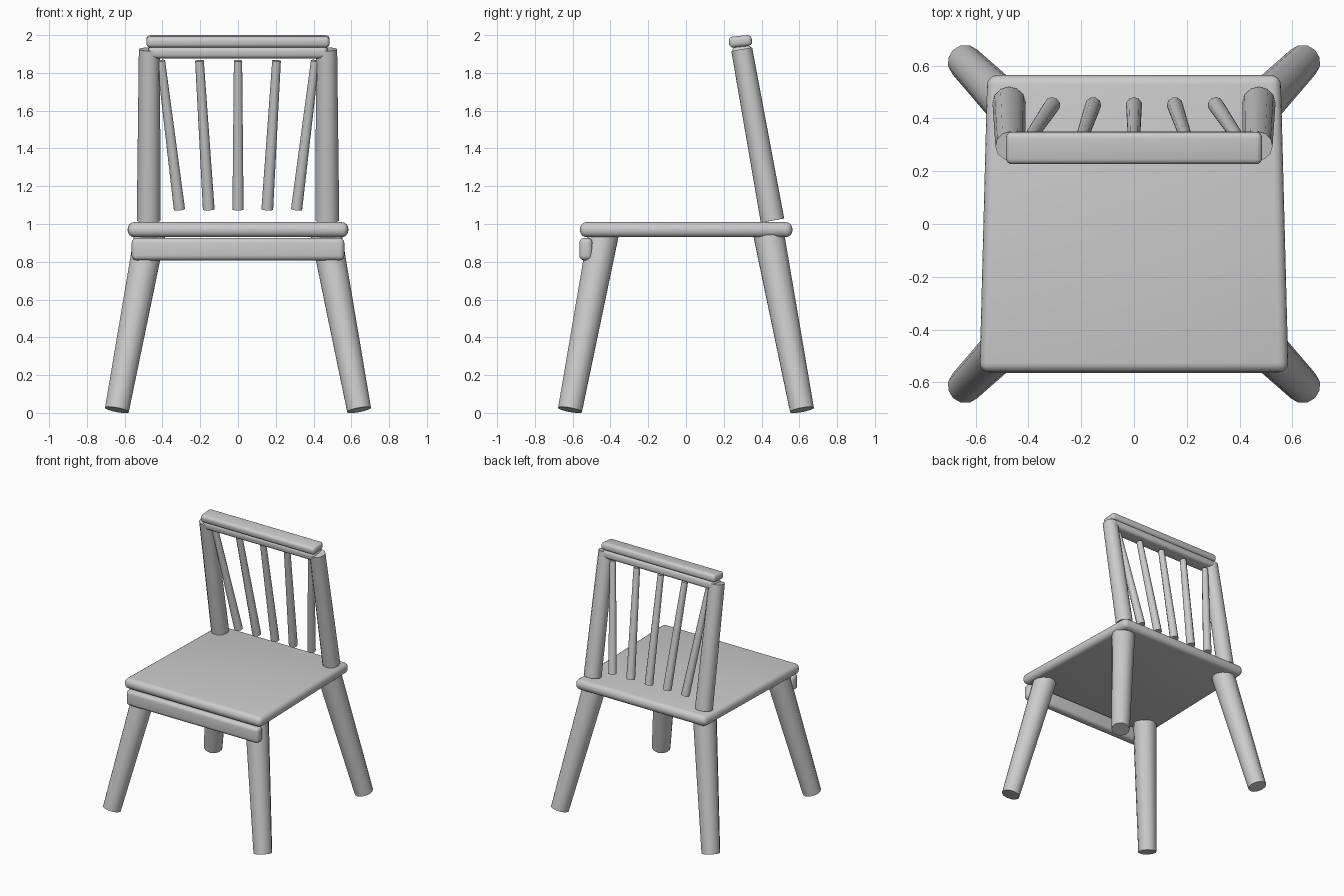
import bpy, bmesh, math
from mathutils import Vector, Matrix

if "Cube" in bpy.data.objects:
    bpy.data.objects.remove(bpy.data.objects["Cube"])


def finish(bm, name):
    bmesh.ops.recalc_face_normals(bm, faces=bm.faces)
    me = bpy.data.meshes.new(name)
    bm.to_mesh(me)
    bm.free()
    ob = bpy.data.objects.new(name, me)
    bpy.context.collection.objects.link(ob)
    bpy.context.view_layer.objects.active = ob
    bpy.ops.object.select_all(action='DESELECT')
    ob.select_set(True)
    bpy.ops.object.shade_smooth_by_angle(angle=math.radians(40))
    return ob


def rod(name, a, b, ra, rb, sides):
    """Tapered round bar from a to b, with caps square to its axis."""
    a, b = Vector(a), Vector(b)
    d = b - a
    rot = d.to_track_quat('Z', 'Y').to_matrix().to_4x4()
    bm = bmesh.new()
    bmesh.ops.create_cone(bm, cap_ends=True, segments=sides, radius1=ra, radius2=rb,
                          depth=d.length, matrix=Matrix.Translation((a + b) / 2) @ rot)
    return finish(bm, name)


def slab(name, centre, size, bevel, back_scale=1.0, tilt=0.0):
    """Rounded box; back_scale narrows the rear edge."""
    bm = bmesh.new()
    bmesh.ops.create_cube(bm, size=1, matrix=Matrix.Diagonal((*size, 1)))
    for v in bm.verts:
        if v.co.y > 0:
            v.co.x *= back_scale
    bmesh.ops.bevel(bm, geom=bm.edges[:], offset=bevel, segments=4, profile=0.5, affect='EDGES')
    bm.transform(Matrix.Translation(centre) @ Matrix.Rotation(tilt, 4, 'X'))
    return finish(bm, name)


# Seat and front apron
slab("seat", (0, 0.001, 0.97), (1.17, 1.125, 0.08), 0.036, 0.95)
slab("front_apron", (0, -0.53, 0.867), (1.126, 0.07, 0.118), 0.026)

# Top rail: cap and the bar beneath it
slab("top_rail_cap", (0, 0.288, 1.967), (0.97, 0.122, 0.058), 0.022, tilt=math.radians(6))
slab("top_rail_bar", (0, 0.298, 1.911), (0.95, 0.105, 0.062), 0.022, tilt=math.radians(6))

# Splayed legs and leaning back posts
for sx, side in ((-1, "left"), (1, "right")):
    for sy, end in ((-1, "front"), (1, "back")):
        rod(f"{end}_leg_{side}", (sx * 0.641, sy * 0.614, 0.016),
            (sx * 0.467, sy * 0.438, 0.945), 0.066, 0.084, 12)
    rod(f"back_post_{side}", (sx * 0.473, 0.458, 1.018),
        (sx * 0.469, 0.295, 1.925), 0.063, 0.056, 12)

# Fanned back spindles
for i in range(-2, 3):
    rod(f"spindle_{i + 3}", (i * 0.155, 0.45, 1.077),
        (i * 0.204, 0.306, 1.865), 0.031, 0.023, 10)
